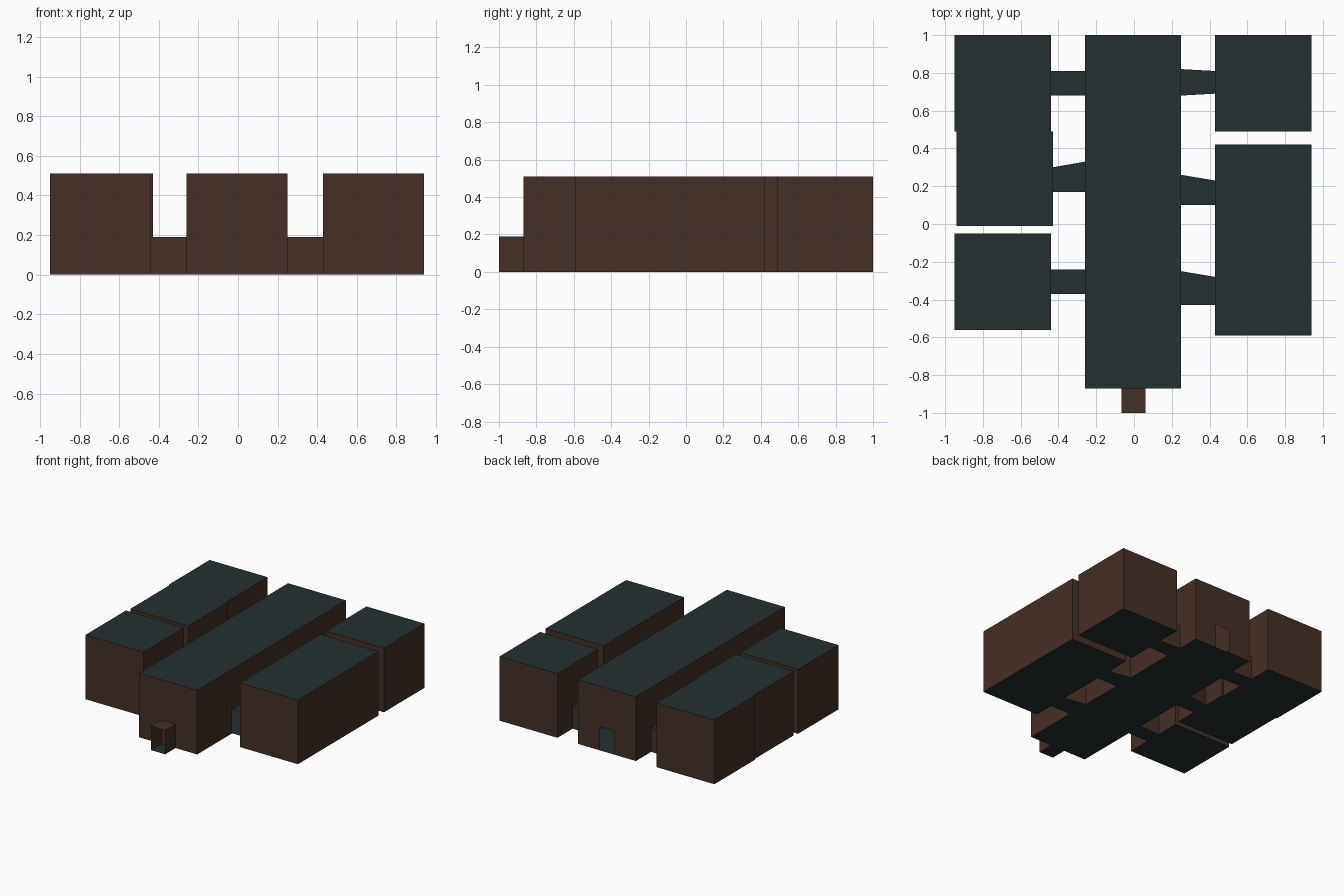
import bpy, bmesh

if "Cube" in bpy.data.objects:
    bpy.data.objects.remove(bpy.data.objects["Cube"])

H, DOOR = 0.51, 0.19  # room height, doorway height


def material(name, rgb):
    m = bpy.data.materials.new(name)
    m.diffuse_color = (*rgb, 1)
    m.use_nodes = True
    m.node_tree.nodes["Principled BSDF"].inputs["Base Color"].default_value = m.diffuse_color
    return m


BROWN = material("brown wall", (0.060, 0.029, 0.019))
TEAL = material("dark teal floor and roof", (0.018, 0.030, 0.030))


def new_object(name, quads):
    """quads: list of (points, material index)"""
    bm = bmesh.new()
    for pts, mat in quads:
        f = bm.faces.new([bm.verts.new(p) for p in pts])
        f.material_index = mat
    bmesh.ops.remove_doubles(bm, verts=bm.verts, dist=0.0005)
    me = bpy.data.meshes.new(name)
    bm.to_mesh(me)
    bm.free()
    me.materials.append(BROWN)
    me.materials.append(TEAL)
    ob = bpy.data.objects.new(name, me)
    bpy.context.collection.objects.link(ob)


def wall(p, q, z0, z1):
    return ([(*p, z0), (*q, z0), (*q, z1), (*p, z1)], 0)


def room(name, outline, doors=()):
    """Hollow room. Doors are (edge number, start, end) as fractions of the edge."""
    quads = [([(x, y, H) for x, y in outline], 1),
             ([(x, y, 0) for x, y in reversed(outline)], 1)]
    for i, p in enumerate(outline):
        q = outline[(i + 1) % len(outline)]
        at = lambda t: (p[0] + (q[0] - p[0]) * t, p[1] + (q[1] - p[1]) * t)
        t = 0
        for _, a, b in sorted(d for d in doors if d[0] == i):
            quads += [wall(at(t), at(a), 0, H), wall(at(a), at(b), DOOR, H)]
            t = b
        quads.append(wall(at(t), q, 0, H))
    new_object(name, quads)


def box(x0, x1, y0, y1):
    return [(x0, y0), (x1, y0), (x1, y1), (x0, y1)]


def up(y0, y1, a, b):    # door on an edge running towards +y
    return (a - y0) / (y1 - y0), (b - y0) / (y1 - y0)


def down(y0, y1, a, b):  # door on an edge running towards -y
    return (y1 - b) / (y1 - y0), (y1 - a) / (y1 - y0)


# Passages: side, hall y range, room y range, south wall present
passages = [(-1, .68, .81, .68, .81, True), (-1, .17, .33, .17, .30, True),
            (-1, -.37, -.24, -.37, -.24, True), (1, .68, .82, .69, .81, True),
            (1, .10, .26, .10, .23, True), (1, -.43, -.25, -.43, -.28, False)]

# Central hall with side doors and a back door
doors = [(2, 0.38, 0.62)]
for s, a, b, *_ in passages:
    doors.append((1, *up(-.87, 1, a, b)) if s > 0 else (3, *down(-.87, 1, a, b)))
room("central_hall", box(-.26, .25, -.87, 1), doors)

# Side rooms
room("left_back_rooms",
     [(-.94, -.01), (-.43, -.01), (-.43, .49), (-.44, .49),
      (-.44, 1), (-.95, 1), (-.95, .49), (-.94, .49)],
     [(1, *up(-.01, .49, .17, .30)), (3, *up(.49, 1, .68, .81))])
room("left_front_room", box(-.95, -.44, -.56, -.05), [(1, *up(-.56, -.05, -.37, -.24))])
room("right_back_room", box(.43, .94, .49, 1), [(3, *down(.49, 1, .69, .81))])
room("right_front_rooms", box(.43, .94, -.59, .42),
     [(3, *down(-.59, .42, .10, .23)), (3, *down(-.59, .42, -.43, -.28))])

# Low passages between the hall and the side rooms
for i, (s, a, b, c, d, south) in enumerate(passages):
    xh = .25 if s > 0 else -.26
    xr = .43 if s > 0 else (-.43 if i == 1 else -.44)
    base = [(xh, a), (xr, c), (xr, d), (xh, b)]
    if s < 0:
        base.reverse()
    quads = [([(x, y, DOOR) for x, y in base], 1),
             ([(x, y, 0) for x, y in reversed(base)], 1),
             wall((xr, d), (xh, b), 0, DOOR) if s > 0 else wall((xh, b), (xr, d), 0, DOOR)]
    if south:
        quads.append(wall((xh, a), (xr, c), 0, DOOR) if s > 0
                     else wall((xr, c), (xh, a), 0, DOOR))
    new_object(f"passage_{i + 1}", quads)

# Front entry porch: brown roof and sides, teal floor, open front
x0, x1, y0, y1 = -.065, .06, -1, -.87
new_object("front_entry", [
    ([(x0, y0, DOOR), (x1, y0, DOOR), (x1, y1, DOOR), (x0, y1, DOOR)], 0),
    ([(x0, y1, 0), (x1, y1, 0), (x1, y0, 0), (x0, y0, 0)], 1),
    wall((x1, y0), (x1, y1), 0, DOOR),
    wall((x0, y1), (x0, y0), 0, DOOR)])
